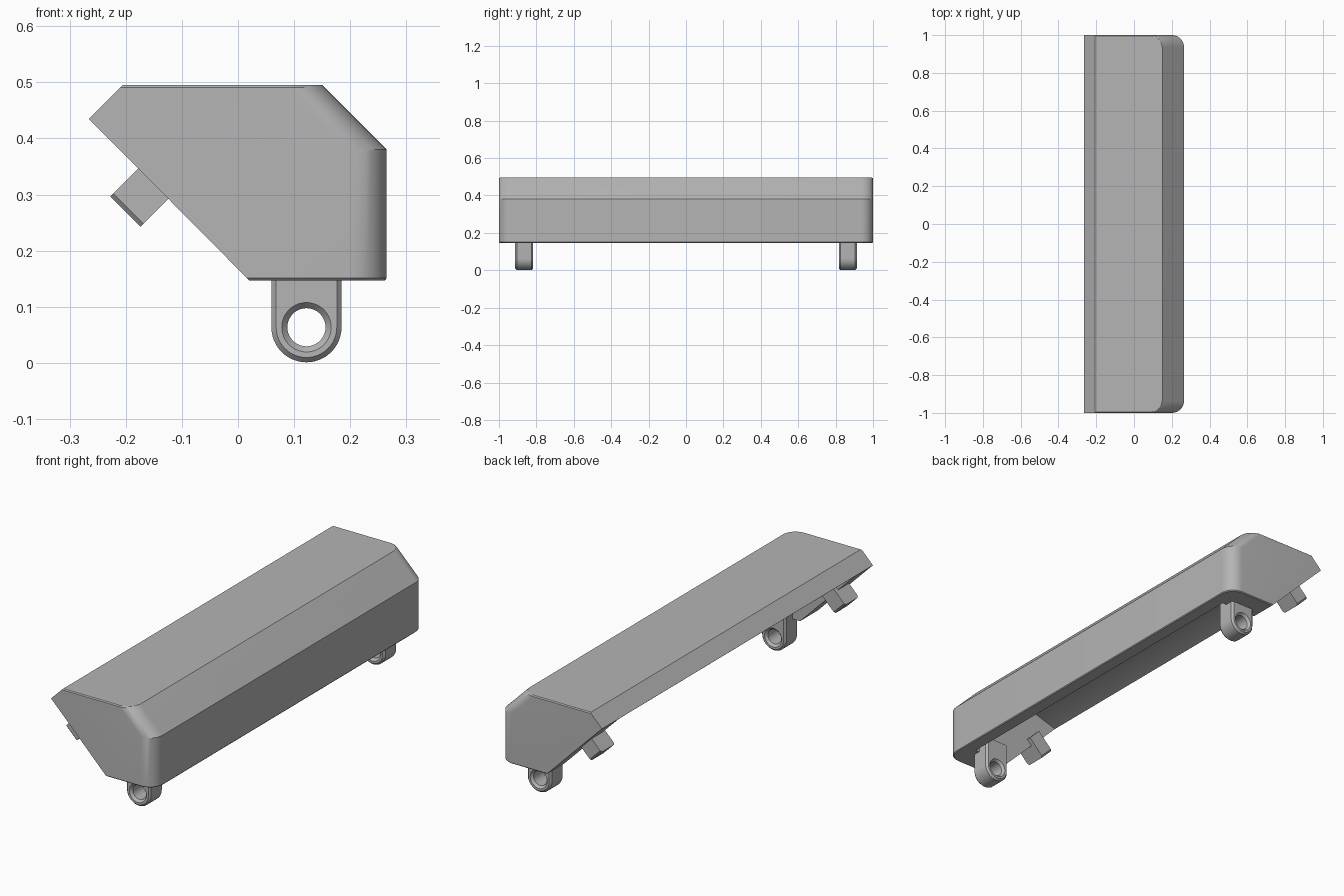
import bpy
import bmesh
from math import cos, sin, pi, radians

start_cube = bpy.data.objects.get("Cube")
if start_cube:
    bpy.data.objects.remove(start_cube, do_unlink=True)

grey = bpy.data.materials.new("plain grey")
grey.use_nodes = True
tone = (0.46, 0.46, 0.46, 1)
grey.diffuse_color = tone
grey.node_tree.nodes["Principled BSDF"].inputs["Base Color"].default_value = tone


def loft(name, rings):
    """Skin matching closed rings and cap both ends."""
    bm = bmesh.new()
    loops = [[bm.verts.new(p) for p in ring] for ring in rings]
    n = len(loops[0])
    for a, b in zip(loops, loops[1:]):
        for i in range(n):
            j = (i + 1) % n
            bm.faces.new((a[i], a[j], b[j], b[i]))
    bm.faces.new(loops[0])
    bm.faces.new(loops[-1])
    bmesh.ops.recalc_face_normals(bm, faces=bm.faces)
    mesh = bpy.data.meshes.new(name)
    bm.to_mesh(mesh)
    bm.free()
    mesh.materials.append(grey)
    ob = bpy.data.objects.new(name, mesh)
    bpy.context.collection.objects.link(ob)
    return ob


def activate(ob):
    bpy.ops.object.select_all(action='DESELECT')
    ob.select_set(True)
    bpy.context.view_layer.objects.active = ob


def cut(ob, cutter):
    mod = ob.modifiers.new("cut", 'BOOLEAN')
    mod.object = cutter
    mod.solver = 'EXACT'
    activate(ob)
    bpy.ops.object.modifier_apply(modifier=mod.name)
    bpy.data.objects.remove(cutter, do_unlink=True)


def smooth(ob):
    activate(ob)
    bpy.ops.object.shade_smooth_by_angle(angle=radians(25))


def plan(z, x_min, x_max, half, r=0.065, steps=10):
    """Horizontal outline with the two +x corners rounded."""
    arc = [(x_max - r + r * sin(a), -half + r - r * cos(a))
           for a in (i * pi / 2 / steps for i in range(steps + 1))]
    pts = [(x_min, -half)] + arc + [(x, -y) for x, y in reversed(arc)] + [(x_min, half)]
    return [(x, y, z) for x, y in pts]


# Housing: stacked outlines give the sloped back, top chamfers and rounded ends
housing = loft("housing", [
    plan(0.147, 0.02, 0.262, 0.996),
    plan(0.151, 0.016, 0.265, 1.0),
    plan(0.38, -0.211, 0.265, 1.0),
    plan(0.435, -0.266, 0.21, 1.0),
    plan(0.491, -0.21, 0.154, 1.0),
    plan(0.495, -0.206, 0.15, 0.995),
])

# Hollow open to the bottom and the sloped back
hollow = [(0.205, 0.05), (0.205, 0.37), (0.13, 0.47), (-0.14, 0.47), (-0.3, 0.42), (-0.3, 0.05)]
cut(housing, loft("hollow_cutter", [[(x, y, z) for x, z in hollow] for y in (-0.87, 0.87)]))
smooth(housing)

LUG_X, LUG_Z = 0.122, 0.0635


def lug_outline(y, r):
    """Upright tab with a round lower end."""
    pts = [(LUG_X + r * cos(a), y, LUG_Z - r * sin(a)) for a in (i * pi / 24 for i in range(25))]
    return pts + [(LUG_X - r, y, 0.2), (LUG_X + r, y, 0.2)]


def circle(y, r):
    return [(LUG_X + r * cos(i * pi / 20), y, LUG_Z + r * sin(i * pi / 20)) for i in range(40)]


def peg_outline(d, half_x, half_y, y):
    """Rectangle across the peg axis, which leaves the sloped back at 45 degrees."""
    k = 0.5 ** 0.5
    ring = []
    for s, t in ((-1, -1), (1, -1), (1, 1), (-1, 1)):
        u = s * half_x
        ring.append((-0.165 + (u - d) * k, y + t * half_y, 0.341 - (u + d) * k))
    return ring


for end, side in (("front", -1), ("back", 1)):
    # Hinge lug with chamfered rim and hole
    y = side * 0.865
    lug = loft(end + "_hinge_lug", [
        lug_outline(y - 0.048, 0.054), lug_outline(y - 0.039, 0.0625),
        lug_outline(y + 0.039, 0.0625), lug_outline(y + 0.048, 0.054)])
    cut(lug, loft("hole_cutter", [
        circle(y - 0.049, 0.045), circle(y - 0.037, 0.034),
        circle(y + 0.037, 0.034), circle(y + 0.049, 0.045)]))
    smooth(lug)

    # Square locating peg on the sloped back
    py = side * 0.90
    peg = loft(end + "_peg", [
        [(x + 0.018, yy, z - 0.018) for x, yy, z in peg_outline(d, w, h, py)]
        for d, w, h in ((-0.03, 0.038, 0.05), (0.068, 0.038, 0.05), (0.076, 0.038, 0.042))])
